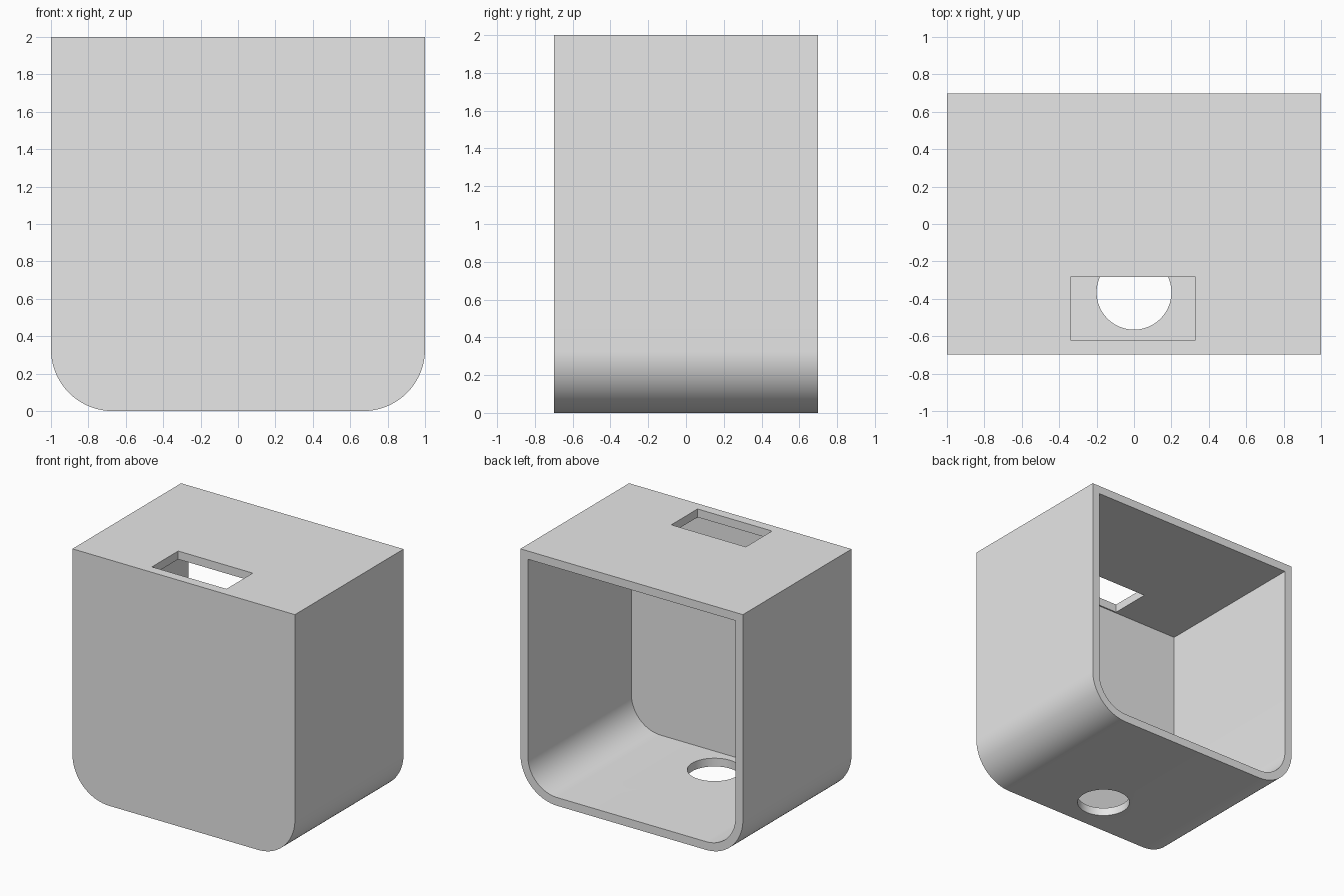
import bpy, bmesh, math

if "Cube" in bpy.data.objects:
    bpy.data.objects.remove(bpy.data.objects["Cube"], do_unlink=True)

WIDTH, HEIGHT, DEPTH = 2.0, 2.0, 1.395
WALL, RADIUS, STEPS = 0.067, 0.33, 20

grey = bpy.data.materials.new("light grey")
grey.use_nodes = True
grey.diffuse_color = (0.8, 0.8, 0.8, 1)
grey.node_tree.nodes["Principled BSDF"].inputs["Base Color"].default_value = grey.diffuse_color


def make_object(name, bm):
    bmesh.ops.recalc_face_normals(bm, faces=bm.faces)
    mesh = bpy.data.meshes.new(name)
    bm.to_mesh(mesh)
    bm.free()
    mesh.materials.append(grey)
    obj = bpy.data.objects.new(name, mesh)
    bpy.context.collection.objects.link(obj)
    return obj


def u_block(name, inset, y0, y1):
    """Solid with square top corners and rounded bottom corners."""
    half, low, high, r = WIDTH / 2 - inset, inset, HEIGHT - inset, RADIUS - inset
    pts = [(-half, high)]
    for cx, start in ((-half + r, math.pi), (half - r, 1.5 * math.pi)):
        for i in range(STEPS + 1):
            a = start + i / STEPS * math.pi / 2
            pts.append((cx + r * math.cos(a), low + r + r * math.sin(a)))
    pts.append((half, high))
    bm = bmesh.new()
    face = bm.faces.new([bm.verts.new((x, y0, z)) for x, z in pts])
    out = bmesh.ops.extrude_face_region(bm, geom=[face])["geom"]
    bmesh.ops.translate(bm, vec=(0, y1 - y0, 0),
                        verts=[g for g in out if isinstance(g, bmesh.types.BMVert)])
    return make_object(name, bm)


def cut(target, cutter):
    cutter.hide_render = True
    mod = target.modifiers.new("cut", "BOOLEAN")
    mod.operation, mod.solver, mod.object = "DIFFERENCE", "EXACT", cutter
    bpy.context.view_layer.objects.active = target
    bpy.ops.object.modifier_apply(modifier=mod.name)
    bpy.data.objects.remove(cutter, do_unlink=True)


# Housing, hollow and open at the back
housing = u_block("housing", 0, -DEPTH / 2, DEPTH / 2)
cut(housing, u_block("cavity_cutter", WALL, -DEPTH / 2 + WALL, DEPTH))

# Rectangular slot through the top
bm = bmesh.new()
bmesh.ops.create_cube(bm, size=1)
bmesh.ops.scale(bm, vec=(0.67, 0.337, 0.4), verts=bm.verts)
bmesh.ops.translate(bm, vec=(-0.005, -0.451, HEIGHT), verts=bm.verts)
cut(housing, make_object("slot_cutter", bm))

# Round hole through the floor
bm = bmesh.new()
bmesh.ops.create_cone(bm, cap_ends=True, segments=64, radius1=0.2, radius2=0.2, depth=0.4)
bmesh.ops.translate(bm, vec=(0, -0.365, 0), verts=bm.verts)
cut(housing, make_object("hole_cutter", bm))

# Smooth the rounded corners, keep hard edges
bpy.ops.object.select_all(action="DESELECT")
housing.select_set(True)
bpy.context.view_layer.objects.active = housing
bpy.ops.object.shade_smooth_by_angle(angle=math.radians(30))
